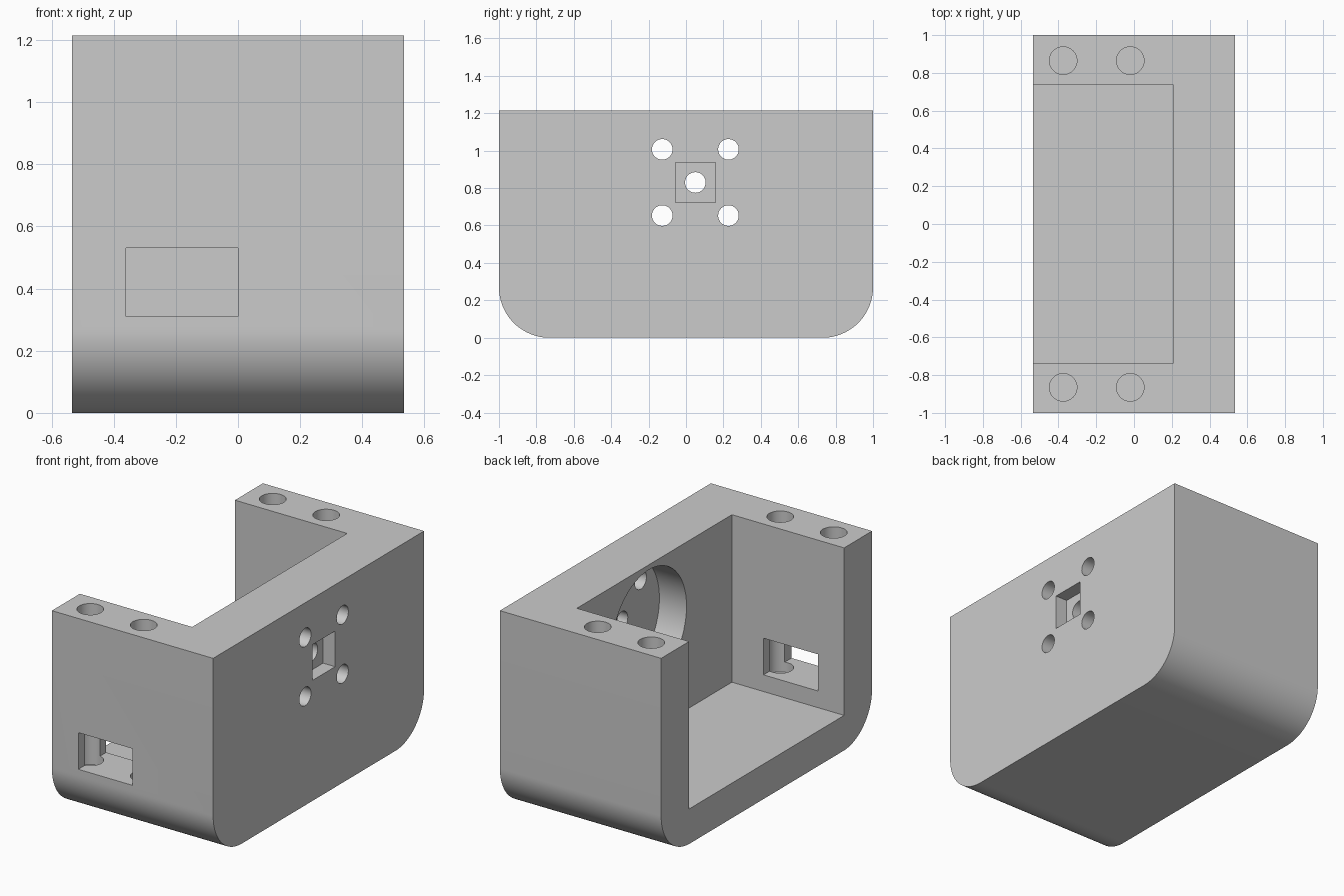
import bpy
import bmesh
from math import sin, cos, pi, radians
from mathutils import Matrix

cube = bpy.data.objects.get("Cube")
if cube:
    bpy.data.objects.remove(cube, do_unlink=True)

HX, HY, H, R = 0.535, 1.0, 1.215, 0.27    # half width, half length, height, corner radius
WALL_X, INNER_Y, FLOOR = 0.21, 0.735, 0.21
MOUNT_Y, MOUNT_Z = 0.05, 0.83             # centre of the round mount

grey = bpy.data.materials.new("plain grey")
grey.use_nodes = True
colour = (0.6, 0.6, 0.6, 1)
grey.diffuse_color = colour
grey.node_tree.nodes["Principled BSDF"].inputs["Base Color"].default_value = colour


def make_object(name, bm):
    bmesh.ops.recalc_face_normals(bm, faces=bm.faces)
    mesh = bpy.data.meshes.new(name)
    bm.to_mesh(mesh)
    bm.free()
    mesh.materials.append(grey)
    obj = bpy.data.objects.new(name, mesh)
    bpy.context.collection.objects.link(obj)
    return obj


def box(name, lo, hi):
    bm = bmesh.new()
    size = [b - a for a, b in zip(lo, hi)]
    mid = [(a + b) / 2 for a, b in zip(lo, hi)]
    bmesh.ops.create_cube(bm, size=1, matrix=Matrix.Translation(mid) @ Matrix.Diagonal((*size, 1)))
    return make_object(name, bm)


def cylinder(name, centre, radius, depth, along_x=False):
    bm = bmesh.new()
    turn = Matrix.Rotation(radians(90), 4, 'Y') if along_x else Matrix()
    bmesh.ops.create_cone(bm, cap_ends=True, segments=64, radius1=radius, radius2=radius,
                          depth=depth, matrix=Matrix.Translation(centre) @ turn)
    return make_object(name, bm)


# Body: profile with two rounded lower corners, extruded across the width
profile = [(HY, H), (-HY, H)]
for side, start in ((-1, pi), (1, 1.5 * pi)):
    for i in range(25):
        a = start + i / 24 * pi / 2
        profile.append((side * (HY - R) + R * cos(a), R + R * sin(a)))
bm = bmesh.new()
face = bm.faces.new([bm.verts.new((-HX, y, z)) for y, z in profile])
side_faces = bmesh.ops.extrude_face_region(bm, geom=[face])["geom"]
moved = [v for v in side_faces if isinstance(v, bmesh.types.BMVert)]
bmesh.ops.translate(bm, verts=moved, vec=(2 * HX, 0, 0))
body = make_object("bracket_body", bm)

# Cutters: open bay, cable slot, round recess and square pocket
cutters = [
    box("bay_cutter", (-1, -INNER_Y, FLOOR), (WALL_X, INNER_Y, 2)),
    box("slot_cutter", (-0.36, -1.2, 0.31), (0, -0.6, 0.53)),
    cylinder("recess_cutter", (0.24, MOUNT_Y, MOUNT_Z), 0.355, 0.3, True),
    box("pocket_cutter", (0.455, MOUNT_Y - 0.107, MOUNT_Z - 0.107),
        (0.7, MOUNT_Y + 0.107, MOUNT_Z + 0.107)),
    cylinder("shaft_hole_cutter", (0.5, MOUNT_Y, MOUNT_Z), 0.055, 0.4, True),
]
# Four screw holes around the shaft hole
for dy in (-0.177, 0.177):
    for dz in (-0.177, 0.177):
        cutters.append(cylinder("screw_hole_cutter", (0.5, MOUNT_Y + dy, MOUNT_Z + dz),
                                0.055, 0.4, True))
# Vertical bolt holes in both end walls
for x in (-0.375, -0.02):
    for y in (-0.865, 0.865):
        cutters.append(cylinder("bolt_hole_cutter", (x, y, 0.85), 0.073, 1.2))

for cutter in cutters:
    cutter.hide_render = True
    mod = body.modifiers.new(cutter.name, 'BOOLEAN')
    mod.operation = 'DIFFERENCE'
    mod.solver = 'EXACT'
    mod.object = cutter

# Bake the cuts and remove the cutters
bpy.context.view_layer.update()
evaluated = body.evaluated_get(bpy.context.evaluated_depsgraph_get())
result = bpy.data.meshes.new_from_object(evaluated)
body.modifiers.clear()
body.data = result
for cutter in cutters:
    bpy.data.objects.remove(cutter, do_unlink=True)

# Smooth the curved surfaces, keep the edges sharp
bpy.ops.object.select_all(action='DESELECT')
body.select_set(True)
bpy.context.view_layer.objects.active = body
bpy.ops.object.shade_smooth_by_angle(angle=radians(30))
